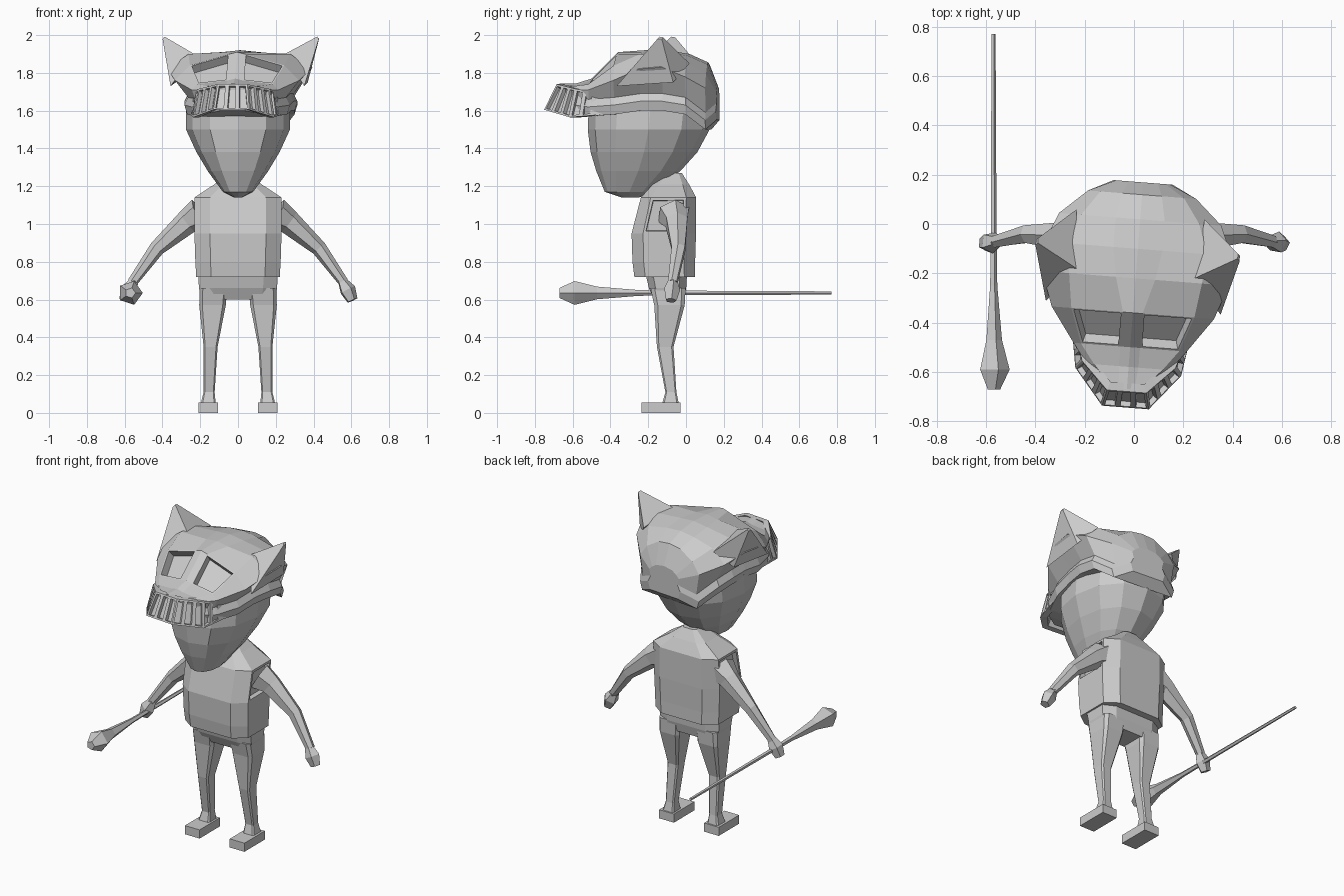
import bpy, bmesh, math
from mathutils import Matrix, Vector

cube = bpy.data.objects.get("Cube")
if cube:
    bpy.data.objects.remove(cube, do_unlink=True)

GREY = (0.6, 0.6, 0.6, 1)
grey = bpy.data.materials.new("plain grey")
grey.use_nodes = True
grey.diffuse_color = GREY
grey.node_tree.nodes["Principled BSDF"].inputs["Base Color"].default_value = GREY


def loft(name, rings, recess=(), rim=0.015, depth=-0.03, matrix=None):
    """Skin closed rings of points, cap both ends, optionally sink some faces."""
    bm = bmesh.new()
    rows = [[bm.verts.new(p) for p in r] for r in rings]
    n = len(rows[0])
    faces = []
    for a, b in zip(rows, rows[1:]):
        for j in range(n):
            k = (j + 1) % n
            faces.append(bm.faces.new((a[j], a[k], b[k], b[j])))
    bm.faces.new(rows[0])
    bm.faces.new(rows[-1])
    bmesh.ops.recalc_face_normals(bm, faces=bm.faces)
    if recess:
        sunk = [faces[i] for i in recess]
        bmesh.ops.inset_individual(bm, faces=sunk, thickness=rim)
        bmesh.ops.inset_individual(bm, faces=sunk, thickness=0.003, depth=depth)
    mesh = bpy.data.meshes.new(name)
    bm.to_mesh(mesh)
    bm.free()
    mesh.materials.append(grey)
    ob = bpy.data.objects.new(name, mesh)
    bpy.context.collection.objects.link(ob)
    if matrix:
        ob.matrix_world = matrix


def ring(z, w, front, back, n=8, p=0.5, phase=0.5, x=0):
    """Horizontal rounded-box ring between a front and a back y."""
    mid, half = (front + back) / 2, (back - front) / 2
    pts = []
    for i in range(n):
        a = math.tau * (i + phase) / n
        s, c = math.sin(a), math.cos(a)
        pts.append((x + w * math.copysign(abs(s) ** p, s),
                    mid - half * math.copysign(abs(c) ** p, c), z))
    return pts


def tube(name, path, radii, n=6):
    """Faceted limb or rod along a path with a radius at each point."""
    path = [Vector(p) for p in path]
    rings = []
    for i, c in enumerate(path):
        t = (path[min(i + 1, len(path) - 1)] - path[max(i - 1, 0)]).normalized()
        u = t.cross(Vector((0, 0, 1))).normalized()
        v = u.cross(t)
        angles = [math.tau * (j + 0.5) / n for j in range(n)]
        rings.append([c + radii[i] * (u * math.cos(a) + v * math.sin(a)) for a in angles])
    loft(name, rings)


# Head, tapering to a pointed chin
loft("head", [ring(z, w, f, b, 12, 0.9, 0) for z, w, f, b in (
    (1.14, .02, -.34, -.25), (1.17, .08, -.43, -.17), (1.28, .16, -.475, -.03),
    (1.38, .22, -.505, .06), (1.5, .275, -.52, .125), (1.62, .275, -.515, .14),
    (1.7, .2, -.42, .1))])

# Tunic with sunken arm openings
loft("torso", [ring(*r) for r in (
    (.72, .23, -.28, .055), (.8, .235, -.29, .055), (.95, .24, -.295, .06),
    (1.14, .24, -.245, .06), (1.21, .13, -.18, .02), (1.27, .05, -.12, -.02))],
    recess=(17, 21), rim=0.02)

# Hips
loft("hips", [ring(.74, .22, -.22, .01), ring(.66, .215, -.2, .005),
              ring(.6, .2, -.17, -.01)])

for s, side in ((1, "left"), (-1, "right")):
    # Legs and feet
    loft(side + "_leg", [ring(z, w, f, b, p=.3, x=s * x) for z, x, w, f, b in (
        (.66, .13, .075, -.19, 0), (.57, .135, .072, -.17, -.005),
        (.35, .145, .038, -.155, -.065), (.11, .153, .03, -.11, -.05),
        (.04, .158, .042, -.13, -.035))])
    loft(side + "_foot", [ring(z, .052, -.235, -.03, 4, 0, x=s * .158) for z in (0, .055)])
    # Arms and hands
    arm = ((.2, -.065, 1.05), (.27, -.05, 1.01), (.43, -.04, .87), (.56, -.07, .69))
    tube(side + "_arm", [(s * x, y, z) for x, y, z in arm], (.09, .065, .041, .027))
    hand = ((.55, -.07, .7), (.58, -.075, .65), (.605, -.08, .595))
    tube(side + "_hand", [(s * x, y, z) for x, y, z in hand], (.025, .045, .03), 5)

# Club with a long thin handle
tube("club", [(-.57, y, .635) for y in (.77, -.05, -.25, -.47, -.59, -.67)],
     (.009, .013, .016, .035, .066, .028), 5)

# Skull mask, turned slightly to one side
turn = (Matrix.Translation((0, -.3, 0)) @ Matrix.Rotation(math.radians(-4.5), 4, "Z")
        @ Matrix.Translation((0, .3, 0)))


def skull_ring(y, top, ridge, ux, uz, sx, sz, rx, rz):
    half = [(ridge, top), (ux, uz), (sx, sz), (rx - .02, rz + .09),
            (rx, rz + .05), (rx - .015, rz)]
    pts = [(0, top + .01)] + half + [(-x, z) for x, z in reversed(half)]
    return [(x, y, z) for x, z in pts]


# Each row: y, top, ridge width, upper x z, cheek x z, rim x z
skull = [skull_ring(*r) for r in (
    (-.67, 1.735, .03, .06, 1.73, .07, 1.71, .08, 1.6),
    (-.58, 1.735, .04, .14, 1.73, .17, 1.71, .18, 1.58),
    (-.5, 1.76, .04, .2, 1.74, .23, 1.71, .23, 1.57),
    (-.36, 1.9, .04, .25, 1.84, .33, 1.76, .28, 1.58),
    (-.22, 1.91, .08, .27, 1.9, .38, 1.82, .29, 1.6),
    (-.1, 1.91, .1, .28, 1.89, .38, 1.83, .3, 1.6),
    (.02, 1.89, .1, .24, 1.86, .33, 1.78, .29, 1.58),
    (.12, 1.845, .08, .17, 1.79, .22, 1.72, .22, 1.5),
    (.17, 1.72, .06, .09, 1.7, .11, 1.68, .12, 1.55))]
n = len(skull[0])
loft("skull_mask", skull, recess=(2 * n + 1, 3 * n - 2), rim=.012, depth=-.05, matrix=turn)

# Pointed ears sweeping out of the cheeks
for s, side in ((1, "left"), (-1, "right")):
    base = ((.355, -.34, 1.73), (.24, -.2, 1.9), (.26, .04, 1.85), (.35, -.04, 1.75))
    tip = Vector((.42, -.1, 2))
    rings = [[Vector(p).lerp(tip, t) for p in base] for t in (0, .5, .92)]
    loft(side + "_ear", [[(s * p.x, p.y, p.z) for p in r] for r in rings], matrix=turn)


# Jaw: sloping plate round the snout with gaps sunk between the teeth
def rail(half, cuts=3):
    pts = [Vector(p) for p in half] + [Vector((-x, y, z)) for x, y, z in reversed(half)]
    out = [a.lerp(b, k / cuts) for a, b in zip(pts, pts[1:]) for k in range(cuts)]
    return out + pts[-1:]


lower = rail([(.245, -.42, 1.58), (.215, -.6, 1.565), (.095, -.745, 1.605)])
upper = rail([(.235, -.42, 1.69), (.19, -.57, 1.715), (.08, -.68, 1.74)])
inward = Matrix.Diagonal((.85, .95, 1))
jaw = [(lo, up, inward @ up, inward @ lo) for lo, up in zip(lower, upper)]
loft("toothed_jaw", jaw, recess=range(4, 4 * len(jaw) - 8, 4), rim=.015, depth=-.022,
     matrix=turn)
